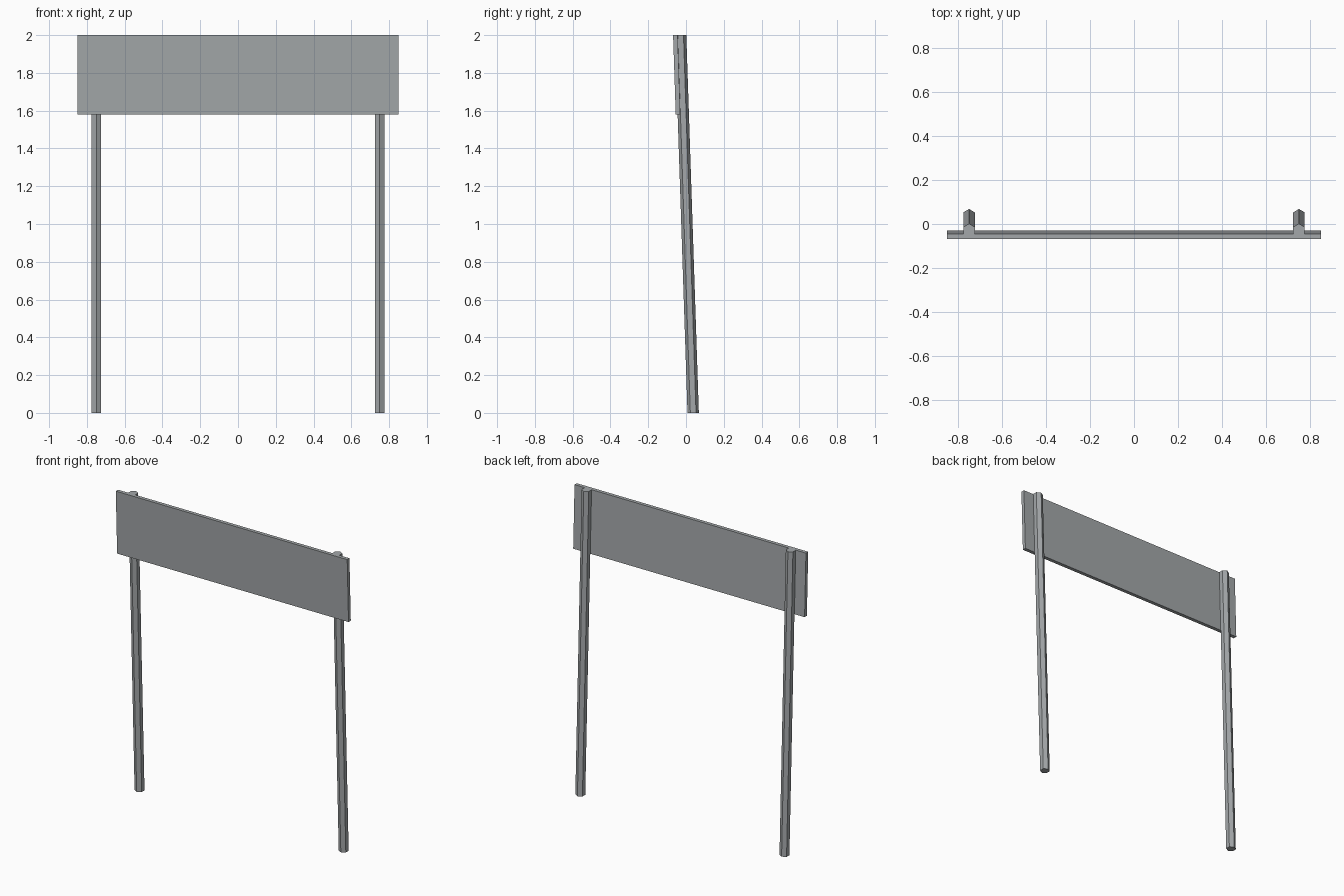
import bpy
import bmesh
from math import radians, tan
from mathutils import Matrix

cube = bpy.data.objects.get("Cube")
if cube:
    bpy.data.objects.remove(cube, do_unlink=True)

HEIGHT = 2.0
LEAN = tan(radians(1.9))      # forward lean of the whole sign
POST_RADIUS = 0.03

metal = bpy.data.materials.new("grey metal")
color = (0.37, 0.39, 0.40, 1)
metal.diffuse_color = color
metal.use_nodes = True
metal.node_tree.nodes["Principled BSDF"].inputs["Base Color"].default_value = color


def finish(name, bm):
    """Lean the part forward, keeping its ends level, and link it."""
    for v in bm.verts:
        v.co.y -= v.co.z * LEAN
    mesh = bpy.data.meshes.new(name)
    bm.to_mesh(mesh)
    bm.free()
    mesh.materials.append(metal)
    obj = bpy.data.objects.new(name, mesh)
    bpy.context.collection.objects.link(obj)


# Hexagonal posts, one corner facing front and one facing back
for name, x in (("left_post", 0.75), ("right_post", -0.75)):
    bm = bmesh.new()
    bmesh.ops.create_cone(bm, cap_ends=True, segments=6, depth=HEIGHT,
                          radius1=POST_RADIUS, radius2=POST_RADIUS)
    if max(v.co.y for v in bm.verts) < POST_RADIUS - 0.001:
        bmesh.ops.rotate(bm, verts=bm.verts, matrix=Matrix.Rotation(radians(30), 3, "Z"))
    bmesh.ops.translate(bm, verts=bm.verts, vec=(x, 0.038, HEIGHT / 2))
    finish(name, bm)

# Wide thin board fixed to the front of the posts
bm = bmesh.new()
bmesh.ops.create_cube(bm, size=1)
bmesh.ops.scale(bm, verts=bm.verts, vec=(1.7, 0.024, 0.42))
bmesh.ops.translate(bm, verts=bm.verts, vec=(0, 0.010, HEIGHT - 0.21))
finish("sign_board", bm)
